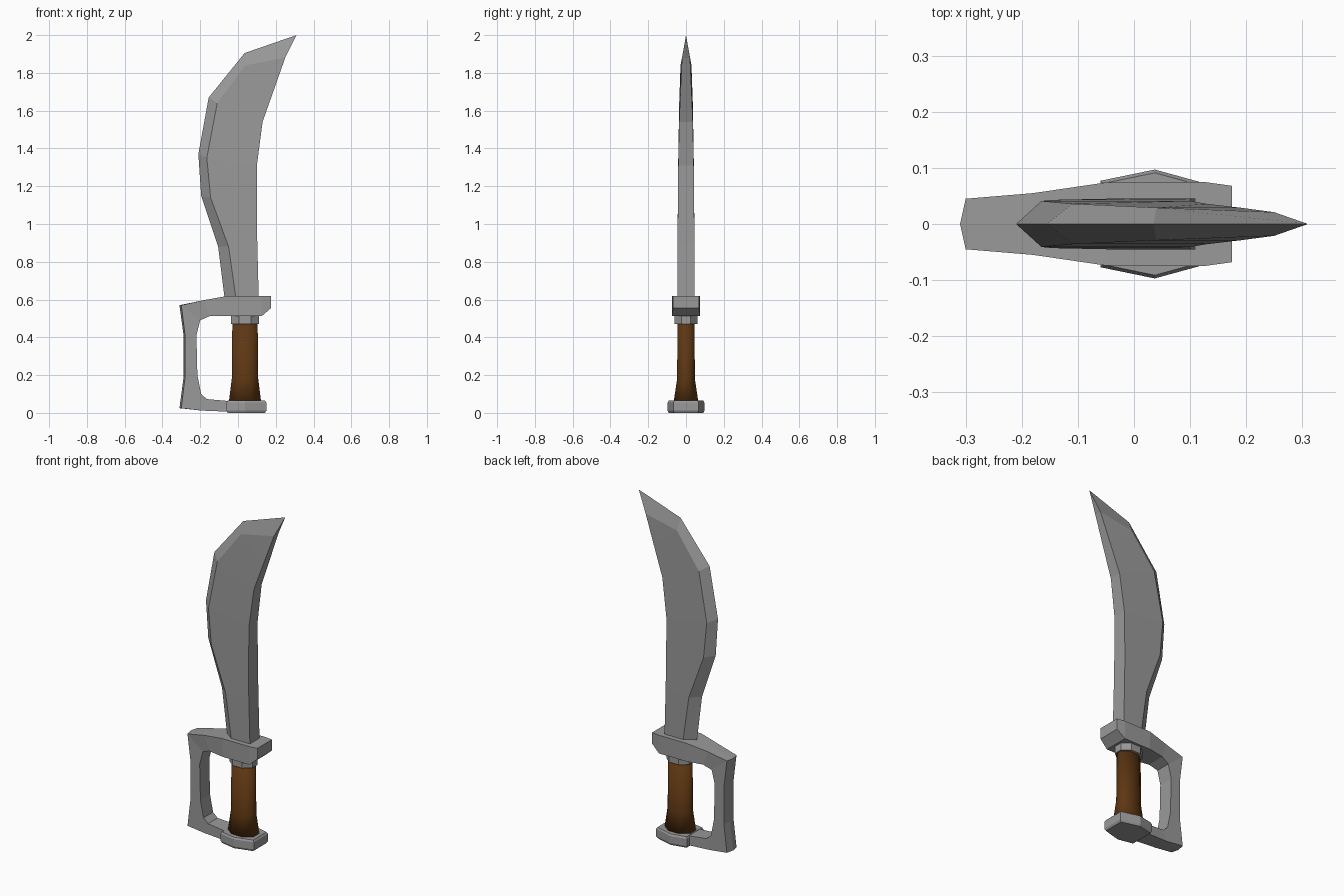
import bpy, bmesh, math

cube = bpy.data.objects.get("Cube")
if cube:
    bpy.data.objects.remove(cube, do_unlink=True)


def material(name, rgb):
    m = bpy.data.materials.new(name)
    m.use_nodes = True
    m.diffuse_color = (*rgb, 1)
    bsdf = m.node_tree.nodes["Principled BSDF"]
    bsdf.inputs["Base Color"].default_value = (*rgb, 1)
    bsdf.inputs["Roughness"].default_value = 0.7
    return m


steel = material("grey steel", (0.32, 0.32, 0.32))
leather = material("brown leather", (0.11, 0.037, 0.006))


def loft(name, rings, mat, smooth=False):
    """Skin a list of equally sized point rings and cap both ends."""
    bm = bmesh.new()
    loops = [[bm.verts.new(p) for p in ring] for ring in rings]
    for a, b in zip(loops, loops[1:]):
        for i in range(len(a)):
            j = (i + 1) % len(a)
            bm.faces.new((a[i], a[j], b[j], b[i]))
    bm.faces.new(loops[0])
    bm.faces.new(loops[-1])
    bmesh.ops.remove_doubles(bm, verts=bm.verts[:], dist=0.0005)
    bmesh.ops.recalc_face_normals(bm, faces=bm.faces[:])
    for f in bm.faces:
        f.smooth = smooth
    mesh = bpy.data.meshes.new(name)
    bm.to_mesh(mesh)
    bm.free()
    mesh.materials.append(mat)
    ob = bpy.data.objects.new(name, mesh)
    bpy.context.collection.objects.link(ob)
    return ob


CX = 0.037  # handle axis


def octagon(rx, ry, z):
    k = 1 / math.cos(math.pi / 8)
    angles = [math.pi / 8 + i * math.pi / 4 for i in range(8)]
    return [(CX + rx * k * math.cos(a), ry * k * math.sin(a), z) for a in angles]


# Blade: cutting edge, bevel line and flat spine at each station, half thickness
blade = [
    ((-0.07, 0.60), (-0.01, 0.60), (0.11, 0.60), 0.045),
    ((-0.105, 0.88), (-0.05, 0.88), (0.102, 0.90), 0.045),
    ((-0.195, 1.15), (-0.145, 1.14), (0.10, 1.10), 0.043),
    ((-0.21, 1.37), (-0.165, 1.35), (0.10, 1.31), 0.041),
    ((-0.155, 1.67), (-0.11, 1.64), (0.13, 1.54), 0.036),
    ((0.035, 1.905), (0.04, 1.84), (0.19, 1.71), 0.029),
    ((0.31, 2.0), (0.25, 1.88), (0.25, 1.88), 0.021),
]
loft("blade", [[(e[0], 0, e[1]), (b[0], -t, b[1]), (s[0], -t, s[1]),
                (s[0], t, s[1]), (b[0], t, b[1])] for e, b, s, t in blade], steel)

# Hand guard: outer point, inner point, half width, outward ridge
guard = [
    ((0.175, 0.62), (0.175, 0.555), 0.068, 0),
    ((0.125, 0.62), (0.125, 0.512), 0.075, 0),
    ((-0.05, 0.62), (-0.05, 0.512), 0.074, 0),
    ((-0.18, 0.597), (-0.15, 0.512), 0.055, 0),
    ((-0.30, 0.57), (-0.20, 0.49), 0.045, 0.01),
    ((-0.28, 0.41), (-0.22, 0.41), 0.045, 0.008),
    ((-0.28, 0.19), (-0.215, 0.20), 0.045, 0.008),
    ((-0.30, 0.025), (-0.195, 0.10), 0.045, 0.01),
    ((-0.19, 0.012), (-0.165, 0.073), 0.045, 0),
    ((-0.04, 0.006), (-0.04, 0.062), 0.052, 0),
]
loft("hand_guard", [[(o[0], -w, o[1]), (o[0] - r, 0, o[1]), (o[0], w, o[1]),
                     (i[0], w, i[1]), (i[0], -w, i[1])] for o, i, w, r in guard], steel)

# Collar under the guard
loft("collar", [octagon(0.075, 0.06, 0.47), octagon(0.075, 0.06, 0.52)], steel)

# Grip flaring toward the pommel
loft("grip", [octagon(0.085, 0.065, 0.06), octagon(0.07, 0.047, 0.18),
              octagon(0.067, 0.045, 0.48)], leather, smooth=True)

# Six-sided pommel with a slight chamfer
outline = [(0.15, -0.066), (0.15, 0.066), (CX, 0.097),
           (-0.06, 0.077), (-0.06, -0.077), (CX, -0.097)]
loft("pommel", [[(CX + (x - CX) * s, y * s, z) for x, y in outline]
                for s, z in ((0.94, 0), (1, 0.012), (1, 0.055), (0.94, 0.065))], steel)
